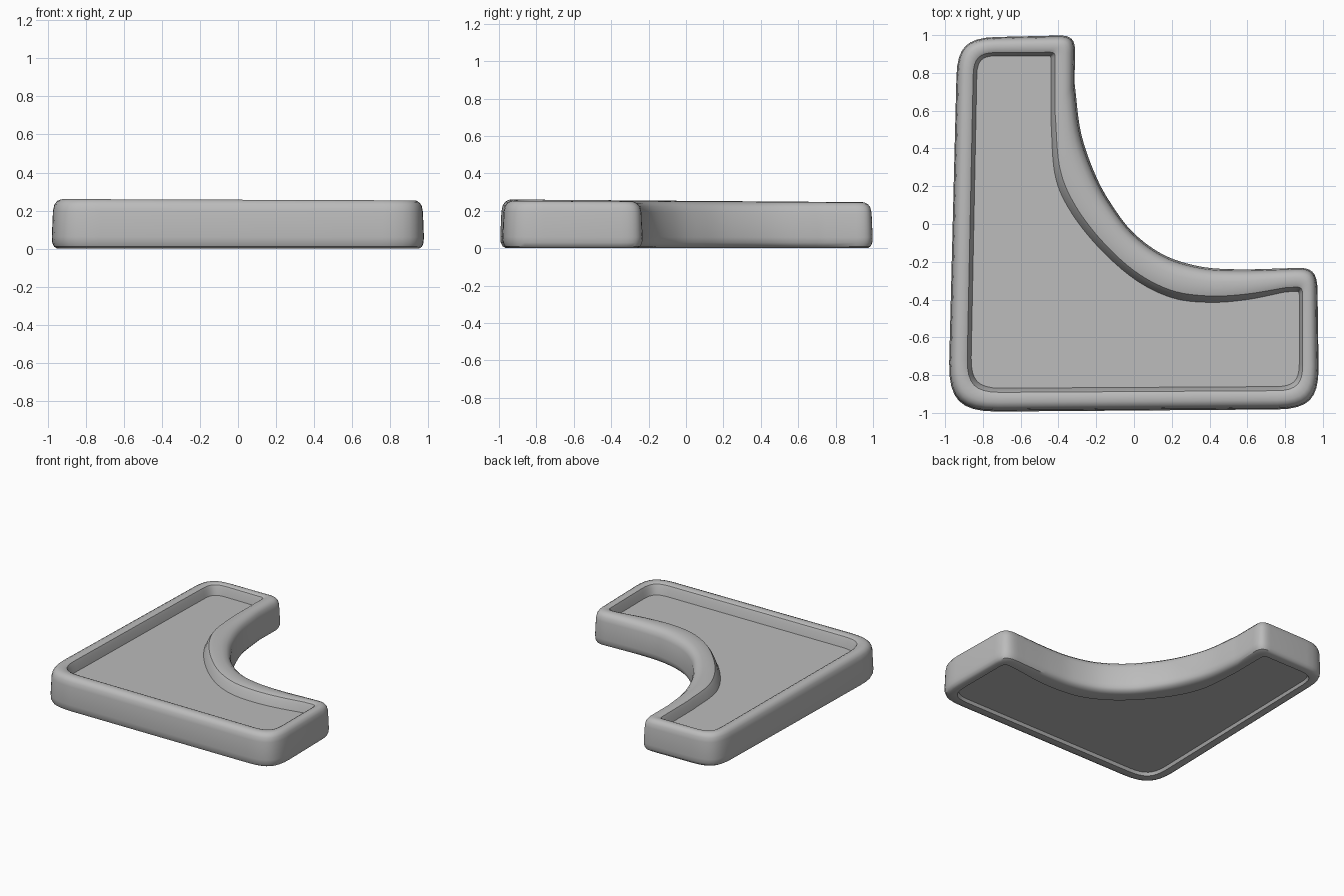
import bpy, bmesh, math
from mathutils import Vector

cube = bpy.data.objects.get("Cube")
if cube:
    bpy.data.objects.remove(cube, do_unlink=True)

grey = bpy.data.materials.new("plain_grey")
grey.use_nodes = True
grey.diffuse_color = (0.5, 0.5, 0.5, 1)
grey.node_tree.nodes["Principled BSDF"].inputs["Base Color"].default_value = (0.5, 0.5, 0.5, 1)


def rounded_corner(before, corner, after, radius, steps=8):
    """Arc-like bend around one corner."""
    c = Vector(corner)
    a = c + (Vector(before) - c).normalized() * radius
    b = c + (Vector(after) - c).normalized() * radius
    pts = []
    for i in range(steps + 1):
        u = i / steps
        bend = a.lerp(c, u).lerp(c.lerp(b, u), u)
        # pull towards the corner a little so the bend is closer to an arc
        pts.append(bend.lerp(c, 0.12 * math.sin(math.pi * u)))
    return pts


def smooth_path(points, steps=6):
    """Catmull-Rom curve through the points."""
    p = [Vector(q) for q in points]
    p = [p[0] * 2 - p[1]] + p + [p[-1] * 2 - p[-2]]
    out = []
    for i in range(1, len(p) - 2):
        a, b, c, d = p[i - 1:i + 3]
        for k in range(steps):
            u = k / steps
            out.append(0.5 * (2 * b + (c - a) * u + (2 * a - 5 * b + 4 * c - d) * u ** 2
                              + (3 * b - a - 3 * c + d) * u ** 3))
    return out + [p[-2]]


def outline(corners, radii, sweep):
    """Counter-clockwise L shape: two front corners, arm end, hollow sweep, arm end, back corner."""
    front_l, front_r, arm_r, arm_b, back_l = corners
    neighbours = [(back_l, front_r), (front_l, arm_r), (front_r, sweep[0]),
                  (sweep[-1], back_l), (arm_b, front_l)]
    bends = [rounded_corner(n[0], c, n[1], r) for n, c, r in zip(neighbours, corners, radii)]
    return bends[0] + bends[1] + bends[2] + smooth_path(sweep) + bends[3] + bends[4]


outer = outline(
    [(-0.985, -0.995), (0.98, -0.98), (0.97, -0.225), (-0.31, 1.0), (-0.935, 0.985)],
    [0.26, 0.22, 0.12, 0.09, 0.2],
    [(0.8, -0.235), (0.55, -0.24), (0.35, -0.225), (0.16, -0.165), (0, -0.05),
     (-0.11, 0.09), (-0.2, 0.25), (-0.28, 0.48), (-0.315, 0.75)])
inner = outline(
    [(-0.865, -0.87), (0.875, -0.86), (0.875, -0.355), (-0.44, 0.89), (-0.83, 0.89)],
    [0.16, 0.12, 0.02, 0.015, 0.1],
    [(0.8, -0.36), (0.6, -0.4), (0.4, -0.415), (0.2, -0.39), (0, -0.29),
     (-0.2, -0.11), (-0.35, 0.09), (-0.42, 0.27), (-0.44, 0.55)])

# Cross-section of the rim: (blend from outer to inner outline, height)
section = [(0.8, 0.02), (0.7, 0.0), (0.25, 0.0), (0.1, 0.01), (0.02, 0.03), (0, 0.06),
           (0.05, 0.19), (0.11, 0.222), (0.23, 0.241), (0.4, 0.25), (0.68, 0.25),
           (0.82, 0.242), (0.9, 0.22), (1, 0.17)]

bm = bmesh.new()
rings = []
for t, z in section:
    ring = []
    for o, i in zip(outer, inner):
        p = o.lerp(i, t)
        ring.append(bm.verts.new((p.x, p.y, z * (1 - 0.015 * p.x - 0.03 * p.y))))
    rings.append(ring)

for low, high in zip(rings, rings[1:]):
    for k in range(len(low)):
        n = (k + 1) % len(low)
        bm.faces.new((low[k], low[n], high[n], high[k]))

# Recessed underside and tray floor
caps = [bm.faces.new(list(reversed(rings[0]))), bm.faces.new(rings[-1])]
bmesh.ops.triangulate(bm, faces=caps)
bmesh.ops.recalc_face_normals(bm, faces=bm.faces[:])

mesh = bpy.data.meshes.new("corner_tray")
bm.to_mesh(mesh)
bm.free()
mesh.materials.append(grey)
tray = bpy.data.objects.new("corner_tray", mesh)
bpy.context.collection.objects.link(tray)
bpy.ops.object.select_all(action='DESELECT')
tray.select_set(True)
bpy.context.view_layer.objects.active = tray
bpy.ops.object.shade_smooth_by_angle(angle=math.radians(35))
